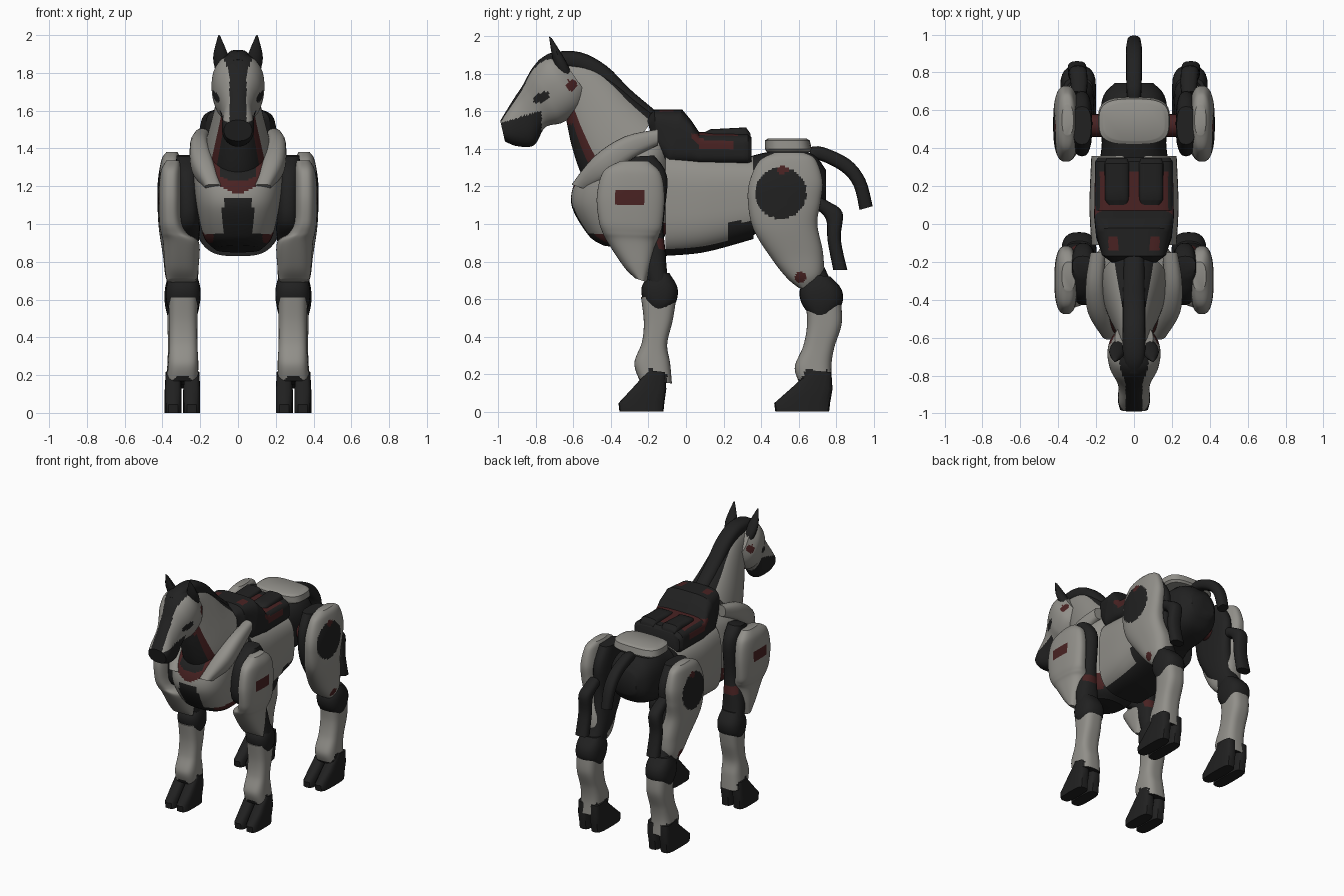
import bpy, bmesh, math
from mathutils import Vector


def material(name, rgb):
    m = bpy.data.materials.new(name)
    m.diffuse_color = (*rgb, 1)
    return m


GREY, BLACK, RED = 0, 1, 2
MATS = [material("warm grey shell", (0.285, 0.277, 0.253)),
        material("charcoal black", (0.015, 0.015, 0.015)),
        material("dark red", (0.066, 0.016, 0.016))]


def finish(name, bm, mirror):
    bmesh.ops.recalc_face_normals(bm, faces=bm.faces)
    me = bpy.data.meshes.new(name)
    bm.to_mesh(me)
    bm.free()
    for m in MATS:
        me.materials.append(m)
    for p in me.polygons:
        p.use_smooth = True
    me.set_sharp_from_angle(angle=math.radians(40))
    ob = bpy.data.objects.new(name, me)
    bpy.context.collection.objects.link(ob)
    if mirror:
        ob.modifiers.new("mirror", 'MIRROR')
    return ob


def loft(name, secs, paint=BLACK, mirror=False, n=24, p=2.6, k=4, curved=True):
    """Skin rings; a section is (y1, z1, y2, z2, half width, x centre).
    paint is a material index or rule(centre, normal, a), a = 1 at point 1, -1 at point 2."""
    secs = [tuple(s) + (0,) * (6 - len(s)) for s in secs]
    rows = []
    for i in range(len(secs) - 1):
        b, c = secs[i], secs[i + 1]
        a = secs[i - 1] if i else b
        d = secs[i + 2] if i + 2 < len(secs) else c
        for j in range(k):
            t = j / k
            if curved:
                rows.append([q + 0.5 * t * (r - o + t * (2*o - 5*q + 4*r - s + t * (3*(q - r) + s - o)))
                             for o, q, r, s in zip(a, b, c, d)])
            else:
                rows.append([q + (r - q) * t for q, r in zip(b, c)])
    rows.append(secs[-1])
    bm = bmesh.new()
    rings = []
    for y1, z1, y2, z2, w, x in rows:
        ring = []
        for i in range(n):
            ang = 2 * math.pi * i / n
            co, si = math.cos(ang), math.sin(ang)
            u = math.copysign(abs(co) ** (2 / p), co)
            v = math.copysign(abs(si) ** (2 / p), si)
            ring.append(bm.verts.new((x + v * w, (y1 + y2 + u * (y1 - y2)) / 2,
                                      (z1 + z2 + u * (z1 - z2)) / 2)))
        rings.append(ring)
    tags = {}
    for r0, r1 in zip(rings, rings[1:]):
        for i in range(n):
            f = bm.faces.new((r0[i], r0[(i + 1) % n], r1[(i + 1) % n], r1[i]))
            tags[f] = math.cos(2 * math.pi * (i + 0.5) / n)
    for r in (rings[0], rings[-1]):
        tags[bm.faces.new(r)] = 0
    bmesh.ops.recalc_face_normals(bm, faces=bm.faces)
    for f, a in tags.items():
        f.material_index = paint(f.calc_center_median(), f.normal, a) if callable(paint) else paint
    return finish(name, bm, mirror)


def axle(name, y, z, r, half, paint):
    bm = bmesh.new()
    bmesh.ops.create_cone(bm, cap_ends=True, segments=20, radius1=r, radius2=r, depth=2 * half)
    for v in bm.verts:
        v.co = Vector((v.co.z, y + v.co.x, z + v.co.y))
    for f in bm.faces:
        f.material_index = paint
    finish(name, bm, False)


def near(c, y, z, r):
    return math.hypot(c.y - y, c.z - z) < r


# Head with black muzzle, blaze and eyes
def head_paint(c, n, a):
    if c.z < 1.58 + 0.3 * (c.y + 0.85) and c.y < -0.77:
        return BLACK
    if abs(c.x) < 0.045 + max(0, c.z - 1.8) * 0.4 and a > 0.3:
        return BLACK
    u, v = (c.y + 0.77) / 0.044, (c.z - 1.675 - 0.35 * (c.y + 0.77)) / 0.027
    if abs(c.x) > 0.06 and u * u + v * v < 1:
        return BLACK
    return RED if near(c, -0.61, 1.74, 0.03) else GREY


loft("head", [(-.99, 1.55, -.965, 1.44, .074), (-.96, 1.60, -.90, 1.415, .085),
              (-.91, 1.68, -.81, 1.42, .082), (-.87, 1.74, -.75, 1.515, .095),
              (-.82, 1.83, -.66, 1.54, .13), (-.76, 1.89, -.57, 1.60, .138),
              (-.68, 1.91, -.52, 1.68, .10)], head_paint, n=88, k=12, p=2.3)

# Neck, mane and ears
loft("neck", [(-.66, 1.88, -.66, 1.60, .07), (-.51, 1.86, -.64, 1.56, .085),
              (-.39, 1.78, -.61, 1.42, .115), (-.27, 1.67, -.56, 1.27, .15),
              (-.16, 1.58, -.48, 1.13, .18)],
     lambda c, n, a: BLACK if (a < -.68 and c.z < 1.53) or a > .85 else RED if a < -.5 else GREY,
     n=64, p=2.2, k=8)
loft("mane", [(-.79, 1.87, -.74, 1.80, .045), (-.71, 1.915, -.67, 1.83, .06),
              (-.56, 1.915, -.57, 1.81, .06), (-.42, 1.84, -.48, 1.75, .06),
              (-.30, 1.72, -.38, 1.63, .06), (-.17, 1.61, -.25, 1.50, .06)])
loft("ear", [(-.69, 1.80, -.60, 1.77, .035, .075), (-.715, 1.90, -.635, 1.86, .042, .09),
             (-.73, 2.0, -.715, 1.99, .006, .10)], BLACK, True, n=12, p=2)


# Chest plate with red rim and black patch, plus shoulder collar
def chest_paint(c, n, a):
    if c.z < 0.95:
        return RED if abs(c.x) > 0.13 and c.z > 0.9 else BLACK
    if c.y > -0.2 and c.z < 1.0:
        return RED
    if n.y < -0.2:
        if abs(c.x) < 0.08 and c.z < 1.14:
            return BLACK
        if abs(c.x) < 0.1 and c.z > 1.225 + 4 * c.x * c.x:
            return BLACK
        if c.z > 1.165 + 4 * c.x * c.x and abs(c.x) < 0.155:
            return RED
    return GREY


loft("chest", [(-.44, .885, -.2, .85, .12), (-.52, .94, -.12, .92, .18), (-.61, 1.1, -.08, 1.1, .22),
               (-.585, 1.24, -.08, 1.25, .235), (-.50, 1.34, -.08, 1.36, .23),
               (-.42, 1.41, -.08, 1.45, .19)], chest_paint, n=80, k=12)
loft("collar", [(-.61, 1.21, -.52, 1.18, .045, .13), (-.49, 1.36, -.42, 1.24, .06, .185),
                (-.33, 1.465, -.28, 1.35, .05, .205), (-.15, 1.505, -.15, 1.42, .04, .19)], GREY, True)


# Barrel with dark belly and flank patch
def torso_paint(c, n, a):
    if n.z < -0.8 or (c.y > 0.215 and c.z < 1.0 + 0.15 * (c.y - 0.2)) or abs(n.y) > 0.8:
        return BLACK
    return GREY


loft("torso", [(-.11, 1.40, -.11, .83, .225), (.1, 1.38, .1, .85, .235), (.36, 1.36, .36, .92, .225)],
     torso_paint, n=80, p=3.2, k=16)

# Saddle with red channel and two seat pads
loft("saddle", [(-.21, 1.56, -.18, 1.46, .12), (-.17, 1.61, -.15, 1.38, .17), (-.02, 1.61, -.1, 1.31, .2),
                (.03, 1.55, .03, 1.31, .21), (.07, 1.49, .07, 1.31, .21), (.33, 1.485, .33, 1.31, .205),
                (.35, 1.46, .35, 1.32, .19)],
     lambda c, n, a: RED if (.05 < c.y < .27 and n.z > .6 and abs(c.x) < .18)
     or (abs(c.x) > .15 and n.z < .6 and .03 < c.y < .26
         and 1.40 - (c.y - .09) * (c.y < .09) < c.z < (1.48 if c.y < .09 else 1.445))
     or (n.z > .5 and abs(abs(c.x) - .11) < .025 and -.14 < c.y < -.06) else BLACK,
     n=120, p=4, curved=False, k=10)
loft("seat_pad", [(.10, 1.49, .10, 1.42, .055, .085), (.13, 1.505, .13, 1.42, .065, .09),
                  (.32, 1.515, .32, 1.42, .065, .09), (.345, 1.48, .345, 1.42, .055, .09)],
     BLACK, True, p=4, curved=False)

# Hindquarters, rump plate and tail
loft("pelvis", [(.34, 1.36, .34, .93, .18), (.42, 1.38, .44, .98, .17), (.56, 1.40, .56, 1.0, .18),
                (.68, 1.37, .68, 1.04, .16), (.745, 1.29, .745, 1.12, .10)], n=32)
loft("rump_plate", [(.43, 1.385, .66, 1.385, .175), (.42, 1.40, .67, 1.40, .19),
                    (.42, 1.445, .66, 1.445, .185), (.44, 1.457, .64, 1.457, .16)],
     GREY, p=3.2, curved=False, n=32)
loft("tail", [(.66, 1.41, .66, 1.33, .035), (.73, 1.41, .71, 1.34, .04), (.87, 1.345, .83, 1.28, .042),
              (.955, 1.24, .895, 1.20, .042), (.995, 1.095, .925, 1.075, .036)], n=16)
axle("hip_axle", .52, 1.17, .06, .28, RED)
axle("shoulder_axle", -.28, 1.15, .09, .28, BLACK)


# Front legs: inner core, outer shell, knee, shin
def shoulder_paint(c, n, a):
    return RED if n.x > .3 and -.38 < c.y < -.225 and 1.095 < c.z < 1.18 else GREY


def shin_paint(c, n, a):
    return BLACK if c.z < .2 + .03 * math.sin(c.y * 60) and n.y < .6 else GREY


loft("front_leg_core", [(-.27, 1.36, -.17, 1.365, .055, .27), (-.40, 1.25, -.10, 1.25, .065, .268),
                        (-.42, 1.02, -.12, 1.0, .065, .265), (-.28, .9, -.11, .86, .07, .28),
                        (-.22, .75, -.10, .74, .08, .29), (-.2, .64, -.08, .64, .08, .295)],
     lambda c, n, a: RED if near(c, -.13, .9, .03) else BLACK, True)
loft("front_leg_shell", [(-.35, 1.335, -.2, 1.335, .035, .345), (-.44, 1.28, -.135, 1.27, .055, .355),
                         (-.475, 1.15, -.115, 1.15, .062, .358), (-.465, 1.02, -.125, 1.0, .062, .355),
                         (-.445, .955, -.14, .945, .07, .338), (-.42, .905, -.155, .9, .095, .302),
                         (-.33, .77, -.18, .79, .09, .298),
                         (-.27, .71, -.21, .69, .08, .298)], shoulder_paint, True, n=100, k=9)
loft("front_knee", [(-.19, .73, -.09, .74, .07, .29), (-.235, .67, -.045, .66, .09, .29),
                    (-.23, .6, -.055, .58, .09, .29), (-.19, .545, -.1, .545, .075, .29)], BLACK, True)
loft("front_shin", [(-.24, .61, -.05, .62, .078, .29), (-.225, .48, -.07, .49, .075, .29),
                    (-.235, .37, -.10, .36, .075, .29), (-.275, .26, -.085, .26, .08, .29),
                    (-.25, .17, -.075, .15, .082, .295)], shin_paint, True, n=48, p=3, k=8)


# Hind legs: inner core, shell with black hip disc, hock, shin, rear strut
def thigh_paint(c, n, a):
    if n.x > .1:
        if near(c, .515, 1.285, .025) or near(c, .61, .715, .03):
            return RED
        if near(c, .505, 1.165, .137):
            return BLACK
    return GREY


loft("hind_leg_core", [(.42, 1.36, .62, 1.36, .05, .275), (.36, 1.22, .70, 1.22, .055, .275),
                       (.38, 1.02, .69, 1.02, .055, .275), (.50, .82, .72, .82, .07, .28),
                       (.62, .66, .79, .66, .08, .295)], BLACK, True)
loft("hind_leg_shell", [(.47, 1.38, .63, 1.38, .03, .35), (.39, 1.335, .69, 1.345, .05, .355),
                        (.34, 1.23, .728, 1.23, .066, .358), (.33, 1.12, .718, 1.12, .068, .358),
                        (.36, .97, .70, 1.0, .075, .345), (.46, .81, .73, .85, .085, .312),
                        (.54, .71, .73, .73, .085, .298), (.60, .66, .68, .66, .06, .295)],
     thigh_paint, True, n=110, k=10)
loft("hock", [(.67, .73, .77, .72, .075, .295), (.61, .66, .83, .65, .092, .295),
              (.615, .58, .83, .57, .092, .295), (.67, .50, .77, .50, .075, .295)], BLACK, True)
loft("hind_shin", [(.64, .57, .825, .6, .08, .295), (.645, .46, .83, .47, .078, .295),
                   (.625, .35, .79, .34, .076, .295), (.58, .24, .775, .24, .08, .295),
                   (.60, .16, .78, .13, .082, .3)], shin_paint, True, n=48, p=3, k=8)
loft("rear_strut", [(.70, 1.15, .67, 1.08, .04, .29), (.76, 1.12, .72, 1.06, .045, .29),
                    (.835, 1.06, .75, 1.01, .048, .295), (.825, .92, .755, .91, .048, .3),
                    (.86, .755, .785, .755, .05, .3)], BLACK, True, n=16)

# Cloven hooves, two toes per foot
for label, front, length in (("front", -.36, 1), ("hind", .47, 1.22)):
    for side, x in (("inner", .245), ("outer", .343)):
        loft(f"{label}_hoof_{side}_toe",
             [(front + length * a, z1, front + length * b, z2, w, x) for a, z1, b, z2, w in
              ((.005, 0, .24, 0, .045), (0, .045, .245, .05, .045),
               (.07, .12, .255, .12, .045), (.16, .22, .25, .21, .04))],
             BLACK, True, n=16, p=3.5, curved=False, k=1)
